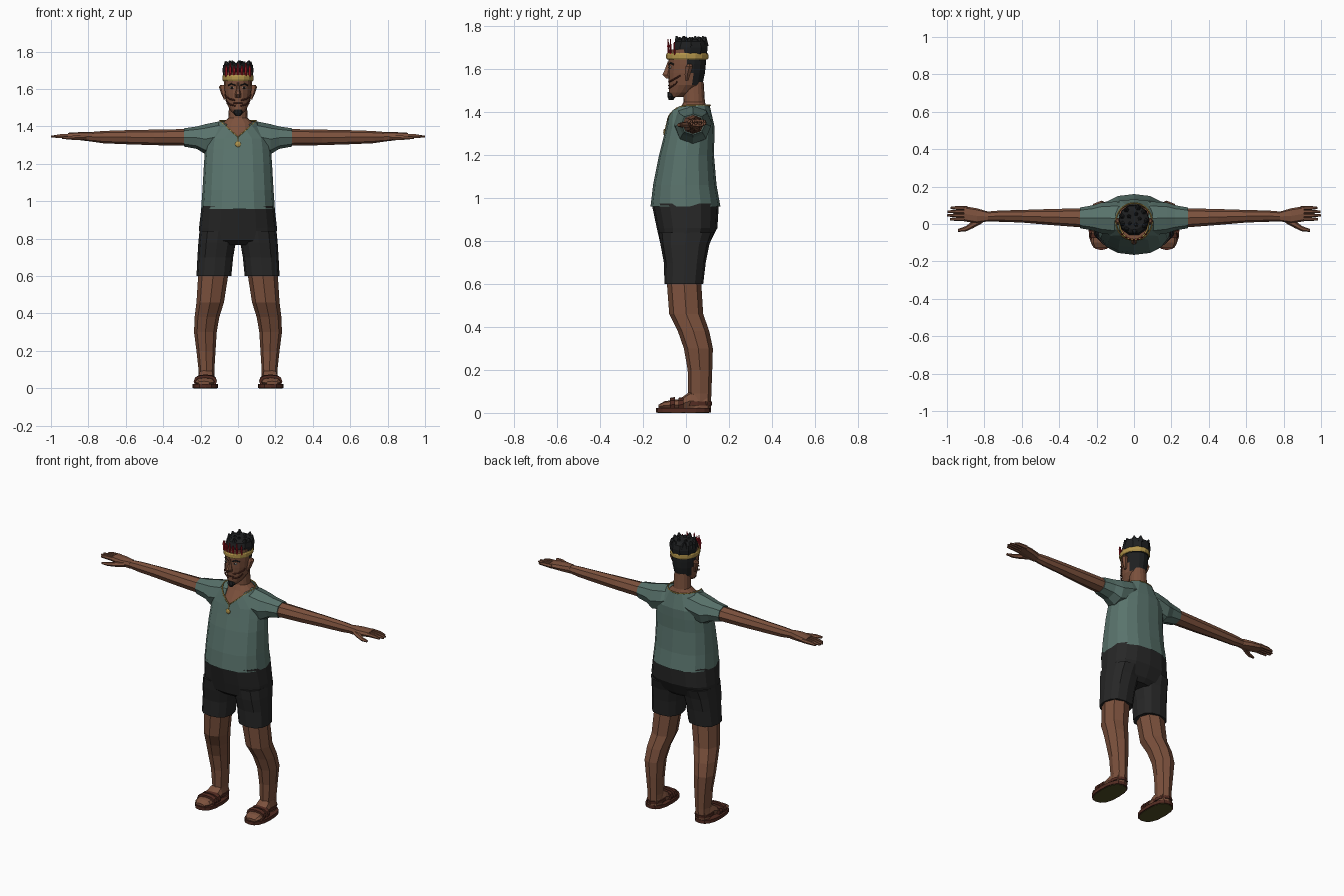
import bpy, bmesh, math, random
from mathutils import Matrix, Vector

random.seed(4)
if "Cube" in bpy.data.objects:
    bpy.data.objects.remove(bpy.data.objects["Cube"], do_unlink=True)


def material(name, r, g, b):
    m = bpy.data.materials.new(name)
    m.use_nodes = True
    m.diffuse_color = (r, g, b, 1)
    node = next(n for n in m.node_tree.nodes if n.type == 'BSDF_PRINCIPLED')
    node.inputs["Base Color"].default_value = (r, g, b, 1)
    node.inputs["Roughness"].default_value = 0.9
    return m


SKIN = material("brown skin", .2, .082, .046)
SHIRT = material("sage green cloth", .1, .172, .15)
SHORTS = material("charcoal cloth", .02, .02, .02)
HAIR = material("black hair", .013, .014, .015)
GOLD = material("gold", .45, .3, .07)
RED = material("red feather", .42, .01, .02)
LEATHER = material("dark red leather", .085, .024, .015)
OLIVE = material("olive sole", .08, .075, .018)
EYE = material("eye white", .5, .5, .48)


def finish(name, bm, mats, mirror=False):
    bmesh.ops.recalc_face_normals(bm, faces=bm.faces)
    mesh = bpy.data.meshes.new(name)
    bm.to_mesh(mesh)
    bm.free()
    for m in mats:
        mesh.materials.append(m)
    ob = bpy.data.objects.new(name, mesh)
    bpy.context.collection.objects.link(ob)
    if mirror:
        mod = ob.modifiers.new("Mirror", 'MIRROR')
        mod.use_mirror_merge = False
    return ob


def loft(name, axis, rings, mat, sides=12, power=1.0, mirror=False, caps=True,
         edge=None, rule=None, extra=None):
    """Skin rings (position, low a, high a, low b, high b) strung along an axis."""
    bm = bmesh.new()
    rows = []
    for t, a0, a1, b0, b1 in rings:
        row = []
        for i in range(sides):
            ang = math.tau * i / sides
            c, s = math.cos(ang), math.sin(ang)
            a = (a0 + a1) / 2 + (a1 - a0) / 2 * math.copysign(abs(c) ** power, c)
            b = (b0 + b1) / 2 + (b1 - b0) / 2 * math.copysign(abs(s) ** power, s)
            co = {'x': (t, a, b), 'y': (a, t, b), 'z': (a, b, t)}[axis]
            row.append(bm.verts.new(co))
        rows.append(row)
    if edge:
        for v in rows[-1]:
            v.co = edge(v.co)
    for low, high in zip(rows, rows[1:]):
        for i in range(sides):
            j = (i + 1) % sides
            bm.faces.new((low[i], low[j], high[j], high[i]))
    if caps:
        bm.faces.new(rows[0])
        bm.faces.new(rows[-1])
    if rule:
        for f in bm.faces:
            f.material_index = int(rule(f.calc_center_median()))
    return finish(name, bm, [mat] + ([extra] if extra else []), mirror)


def tube(name, points, radius, mat, mirror=False, closed=False):
    cu = bpy.data.curves.new(name, 'CURVE')
    cu.dimensions = '3D'
    cu.bevel_depth = radius
    cu.bevel_resolution = 0
    cu.use_fill_caps = True
    sp = cu.splines.new('POLY')
    sp.points.add(len(points) - 1)
    for p, co in zip(sp.points, points):
        p.co = (*co, 1)
    sp.use_cyclic_u = closed
    cu.materials.append(mat)
    ob = bpy.data.objects.new(name, cu)
    bpy.context.collection.objects.link(ob)
    if mirror:
        ob.modifiers.new("Mirror", 'MIRROR').use_mirror_merge = False


def blob(name, centre, size, mat, mirror=False):
    bm = bmesh.new()
    place = Matrix.Translation(centre) @ Matrix.Diagonal((*size, 1))
    bmesh.ops.create_icosphere(bm, subdivisions=2, radius=1, matrix=place)
    finish(name, bm, [mat], mirror)


# Shirt with a V neckline
NECK_X, NECK_Z, V_DROP = .097, 1.43, .085


def neckline(co):
    drop = V_DROP * (1 - abs(co.x) / NECK_X) if co.y < .012 else 0
    return Vector((co.x, co.y, NECK_Z - drop))


loft("shirt_body", 'z', [
    (.96, -.197, .197, -.165, .16), (1.06, -.19, .19, -.153, .142),
    (1.2, -.182, .182, -.125, .13), (1.28, -.176, .176, -.105, .132),
    (1.335, -.168, .168, -.092, .132), (NECK_Z, -NECK_X, NECK_X, -.085, .11)],
    SHIRT, 16, .85, caps=False, edge=neckline)
loft("sleeves", 'x', [
    (.06, -.05, .115, 1.3, 1.425), (.1, -.06, .12, 1.27, 1.427),
    (.175, -.05, .115, 1.252, 1.412), (.22, -.035, .1, 1.28, 1.4),
    (.29, -.022, .088, 1.293, 1.39)], SHIRT, 8, .9, mirror=True)

# Neck, upper chest and arms
loft("neck_and_chest", 'z', [
    (1.28, -.09, .09, -.08, .1), (1.345, -.094, .094, -.08, .104),
    (1.415, -.086, .086, -.028, .1), (1.445, -.052, .052, -.012, .088),
    (1.54, -.046, .046, -.015, .082)], SKIN, 16, .9)
loft("arms", 'x', [
    (.28, -.018, .084, 1.297, 1.386), (.45, -.005, .08, 1.3, 1.383),
    (.6, .008, .075, 1.305, 1.38), (.72, .012, .072, 1.31, 1.376),
    (.79, .015, .066, 1.32, 1.37)], SKIN, 8, mirror=True)

# Hands
loft("palms", 'x', [
    (.78, .015, .066, 1.319, 1.371), (.84, .003, .084, 1.326, 1.37),
    (.91, .015, .095, 1.333, 1.366)], SKIN, 8, .7, mirror=True)
for i, tip in enumerate((.985, 1.0, .998, .98)):
    y = .016 + .02 * i
    loft(f"finger_{i + 1}", 'x', [
        (.89, y, y + .02, 1.336, 1.363), (.95, y, y + .02, 1.338, 1.36),
        (tip, y + .004, y + .016, 1.339, 1.351)], SKIN, 6, mirror=True)
loft("thumbs", 'x', [
    (.81, .005, .04, 1.328, 1.358), (.86, -.022, .018, 1.325, 1.355),
    (.9, -.04, -.012, 1.328, 1.35), (.94, -.042, -.026, 1.333, 1.345)],
    SKIN, 6, mirror=True)

# Shorts
loft("shorts_seat", 'z', [
    (.765, -.1, .1, -.09, .085), (.79, -.205, .205, -.12, .11),
    (.86, -.208, .208, -.136, .146), (.975, -.195, .195, -.16, .153)],
    SHORTS, 16, .8)
loft("shorts_legs", 'z', [
    (.6, .036, .222, -.1, .08), (.7, .026, .217, -.103, .092),
    (.78, .012, .212, -.118, .108), (.84, .004, .206, -.125, .13)],
    SHORTS, 12, .8, mirror=True)

# Legs
loft("legs", 'z', [
    (.02, .125, .215, .02, .115), (.09, .127, .21, .01, .118),
    (.2, .12, .222, .008, .122), (.3, .114, .235, -.01, .125),
    (.38, .1, .232, -.038, .108), (.46, .075, .222, -.078, .08),
    (.62, .05, .212, -.09, .07)], SKIN, 8, .9, mirror=True)

# Feet and sandals
loft("feet", 'y', [
    (-.128, .15, .215, .02, .038), (-.1, .125, .23, .015, .054),
    (-.03, .122, .225, .012, .064), (.02, .125, .215, .012, .1),
    (.1, .13, .21, .015, .08)], SKIN, 8, .8, mirror=True)
loft("sandal_soles", 'z', [
    (.002, .106, .244, -.14, .116), (.023, .106, .244, -.14, .116)],
    LEATHER, 16, .8, mirror=True)
loft("sole_plates", 'z', [
    (0, .113, .237, -.132, .108), (.004, .113, .237, -.132, .108)],
    OLIVE, 16, .8, mirror=True)
for name, y in (("toe", -.075), ("instep", -.035)):
    loft(f"{name}_straps", 'y', [
        (y, .113, .237, .004, .07), (y + .024, .113, .234, .004, .074)],
        LEATHER, 12, .8, mirror=True)
loft("heel_straps", 'z', [
    (.035, .12, .22, -.015, .121), (.052, .12, .22, -.01, .122)],
    LEATHER, 12, mirror=True)

# Head, with hair over the back
loft("head", 'z', [
    (1.468, -.025, .025, -.072, -.02), (1.49, -.044, .044, -.08, .035),
    (1.525, -.062, .062, -.08, .076), (1.58, -.071, .071, -.082, .088),
    (1.62, -.074, .074, -.082, .092), (1.69, -.075, .075, -.082, .095)],
    SKIN, 16, rule=lambda c: c.y > .018 and c.z > 1.52, extra=HAIR)
loft("nose", 'z', [
    (1.556, -.017, .017, -.095, -.06), (1.572, -.017, .017, -.113, -.06),
    (1.6, -.009, .009, -.1, -.06), (1.635, -.007, .007, -.086, -.06)], SKIN, 6)
loft("goatee", 'z', [
    (1.455, -.012, .012, -.08, -.06), (1.472, -.026, .026, -.087, -.045),
    (1.492, -.02, .02, -.085, -.05)], HAIR, 8)
loft("ears", 'z', [
    (1.545, .062, .076, -.005, .012), (1.575, .062, .09, -.008, .022),
    (1.61, .064, .102, -.004, .034), (1.622, .066, .094, .006, .028)],
    SKIN, 6, mirror=True)


def on_face(x, z, out=0):
    return (x, -(.081 + out) * math.sqrt(max(0, 1 - (x / .074) ** 2)), z)


# Facial details
blob("eyes", on_face(.032, 1.607), (.013, .005, .006), EYE, True)
blob("pupils", on_face(.032, 1.607, .004), (.006, .004, .006), HAIR, True)
tube("eyebrows", [on_face(x, z) for x, z in ((.014, 1.62), (.034, 1.628), (.052, 1.62))],
     .004, HAIR, True)
tube("mouth", [on_face(x, 1.523) for x in (-.024, 0, .024)], .004, LEATHER)
for name, drop in (("upper", 0), ("lower", .03)):
    path = [(.016, 1.54), (.045, 1.547), (.064, 1.56), (.07, 1.57)]
    tube(f"{name}_cheek_stripes", [on_face(x * (1 - drop * 3), z - drop)
         for x, z in path], .004, LEATHER, True)

# Hair top with pointed tufts
loft("hair_top", 'z', [
    (1.64, -.076, .076, -.07, .098), (1.7, -.083, .083, -.062, .105),
    (1.728, -.08, .08, -.052, .1), (1.74, -.055, .055, -.03, .075)], HAIR, 10)
bm = bmesh.new()
for count, radius in ((9, .064), (5, .03)):
    for i in range(count):
        ang = math.tau * i / count + random.uniform(-.2, .2)
        tall = random.uniform(.03, .045)
        base = Vector((radius * math.cos(ang), .025 + radius * math.sin(ang), 1.732))
        bmesh.ops.create_cone(
            bm, segments=5, radius1=.027, radius2=.004, depth=tall, cap_ends=True,
            matrix=Matrix.Translation(base) @ Matrix.Rotation(.35, 4, (-math.sin(ang), math.cos(ang), 0)))
finish("hair_tufts", bm, [HAIR])

# Headband and feathers
loft("headband", 'z', [
    (1.643, -.08, .08, -.088, .1), (1.65, -.084, .084, -.092, .104),
    (1.667, -.084, .084, -.092, .104), (1.674, -.08, .08, -.088, .1)], GOLD, 16)
for i in range(7):
    x = (i - 3) * .021
    y = -.086 * math.sqrt(1 - (x / .084) ** 2)
    top = 1.738 if i % 2 else 1.725
    loft(f"feather_{i + 1}", 'z', [
        (1.665, x - .005, x + .005, y, y + .008),
        (1.705, x - .008, x + .008, y - .002, y + .007),
        (top, x - .003, x + .003, y, y + .005)], RED, 6)

# Necklace and pendant
ring = []
for i in range(32):
    a = math.tau * i / 32
    ring.append(neckline(Vector((NECK_X * math.cos(a), .012 + .1 * math.sin(a), 0))))
tube("necklace", ring, .004, GOLD, closed=True)
tube("pendant_cord", [(0, -.09, 1.345), (0, -.096, 1.315)], .003, GOLD)
blob("pendant", (0, -.1, 1.305), (.016, .006, .016), GOLD)
